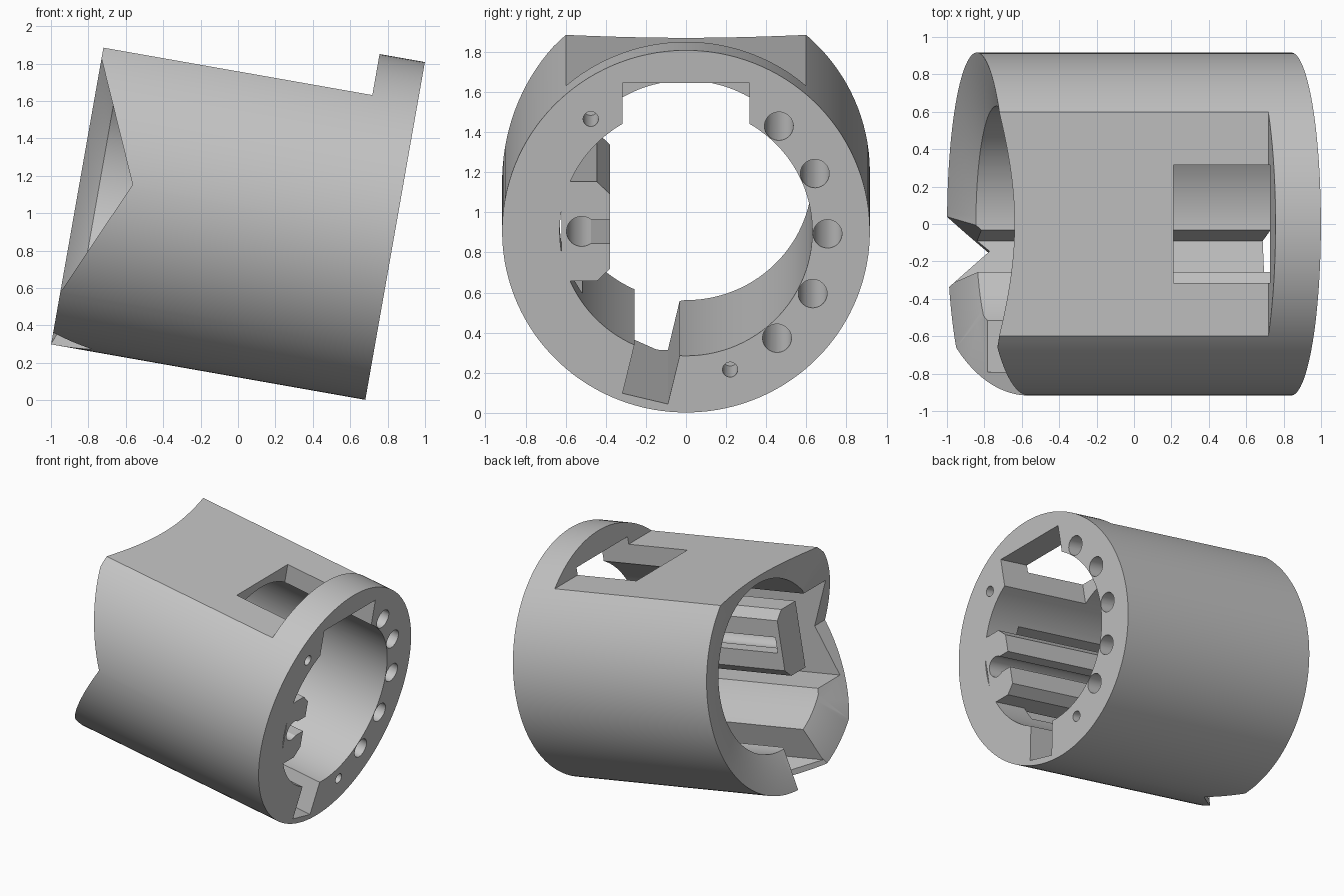
import bpy, bmesh
from math import radians, sin, cos
from mathutils import Matrix, Vector

cube = bpy.data.objects.get("Cube")
if cube:
    bpy.data.objects.remove(cube)

R, BORE, LENGTH, TILT = 0.917, 0.63, 1.706, radians(10)

grey = bpy.data.materials.new("plain_grey")
grey.use_nodes = True
colour = (0.55, 0.55, 0.55, 1)
grey.diffuse_color = colour
grey.node_tree.nodes["Principled BSDF"].inputs["Base Color"].default_value = colour


def finish(bm, name):
    bmesh.ops.recalc_face_normals(bm, faces=bm.faces)
    mesh = bpy.data.meshes.new(name)
    bm.to_mesh(mesh)
    bm.free()
    mesh.materials.append(grey)
    obj = bpy.data.objects.new(name, mesh)
    bpy.context.collection.objects.link(obj)
    return obj


def prism(name, points, sweep, turn=0):
    """Extrude a polygon along a vector, then turn it about the tube axis."""
    bm = bmesh.new()
    near = [bm.verts.new(p) for p in points]
    far = [bm.verts.new(Vector(p) + Vector(sweep)) for p in points]
    bm.faces.new(near)
    bm.faces.new(far)
    for i in range(len(points)):
        bm.faces.new((near[i - 1], near[i], far[i], far[i - 1]))
    bmesh.ops.rotate(bm, verts=bm.verts, matrix=Matrix.Rotation(turn, 3, "X"))
    return finish(bm, name)


def box(name, x0, x1, y0, y1, z0, z1, turn=0):
    pts = [(x0, y0, z0), (x0, y1, z0), (x0, y1, z1), (x0, y0, z1)]
    return prism(name, pts, (x1 - x0, 0, 0), turn)


def turned(name, profile, y=0, z=0, sides=128, hollow=False):
    """Rings (x, radius) around an axis parallel to the tube; hollow closes the loop."""
    bm = bmesh.new()
    angles = [radians(360) * (i + 0.37) / sides for i in range(sides)]
    rings = [[bm.verts.new((x, y + r * cos(a), z + r * sin(a))) for a in angles]
             for x, r in profile]
    pairs = list(zip(rings, rings[1:]))
    if hollow:
        pairs.append((rings[-1], rings[0]))
    else:
        bm.faces.new(rings[0])
        bm.faces.new(rings[-1])
    for a, b in pairs:
        for i in range(sides):
            bm.faces.new((a[i - 1], a[i], b[i], b[i - 1]))
    return finish(bm, name)


def combine(body, tool, operation="DIFFERENCE"):
    """Apply a boolean; retry with the second solver if the first gives nothing."""
    before = body.data.copy()
    for solver in ("EXACT", "MANIFOLD"):
        body.data = before.copy()
        mod = body.modifiers.new("shape", "BOOLEAN")
        mod.operation, mod.object, mod.solver = operation, tool, solver
        bpy.context.view_layer.objects.active = body
        bpy.ops.object.modifier_apply(modifier=mod.name)
        if len(body.data.polygons) > 100:
            break
    bpy.data.objects.remove(tool)


# Tube along x with its ring face at x = 0, flaring to a thin rim at the far end
body = turned("tube_housing", [(-LENGTH, R), (0, R), (0, BORE), (-1.6, BORE),
                               (-LENGTH, R - 0.004)], hollow=True)

# Flat on top, leaving a full collar at the ring end
combine(body, box("flat_cut", -2, -0.246, -1, 1, 0.694, 1.2))

# Window in the flat, running out under the collar
combine(body, box("window_cut", -0.762, 0.1, -0.316, 0.316, 0.4, 0.751))

# Keyway in the floor of the bore
combine(body, box("keyway_cut", -1.9, 0.1, -0.116, 0.116, -0.871, -0.4, radians(-13.5)))

# Pocket behind the rail
combine(body, box("pocket_cut", -1.9, -0.27, -0.79, -0.5, -0.36, 0.36))

# Large side notch and small lower notch in the far end
far = -1.9
w = 0.635 * (1.425 + far) / (1.425 - LENGTH)
combine(body, prism("side_notch_cut", [(-1.425, -1.2, 0), (far, -1.2, w), (far, -1.2, -w)], (0, 0.9, 0)))
w = 0.19 * (1.485 + far) / (1.485 - LENGTH)
combine(body, prism("lower_notch_cut", [(-1.485, 0, -1.2), (far, w, -1.2), (far, -w, -1.2)],
                    (0, 0, 0.8), radians(-9.6)))

# Row of deep holes and two small blind holes in the ring face
for angle in (49, 24.5, -1, -26.5, -50):
    a = radians(angle)
    combine(body, turned("hole_cut", [(-1.2, 0.072), (0.1, 0.072)], 0.706 * cos(a), 0.706 * sin(a), 32))
for y, z in ((-0.475, 0.569), (0.22, -0.7)):
    combine(body, turned("pin_hole_cut", [(-0.32, 0.038), (0.1, 0.038)], y, z, 24))

# Chamfered rail inside the bore, with a keyhole channel
half = [(-0.62, 0.252), (-0.445, 0.252), (-0.38, 0.19)]
outline = half + [(y, -z) for y, z in reversed(half)]
combine(body, prism("rail", [(0, y, z) for y, z in outline], (-1.42, 0, 0)), "UNION")
combine(body, turned("rail_hole_cut", [(-1.38, 0.076), (0.1, 0.076)], -0.52, 0, 32))
combine(body, box("rail_channel_cut", -1.38, 0.1, -0.5, -0.3, -0.06, 0.06))

# Tilt into place and shade
body.data.transform(Matrix.Translation((0.84, 0, 0.905)) @ Matrix.Rotation(TILT, 4, "Y"))
bpy.ops.object.select_all(action="DESELECT")
body.select_set(True)
bpy.context.view_layer.objects.active = body
bpy.ops.object.shade_smooth_by_angle(angle=radians(25))
